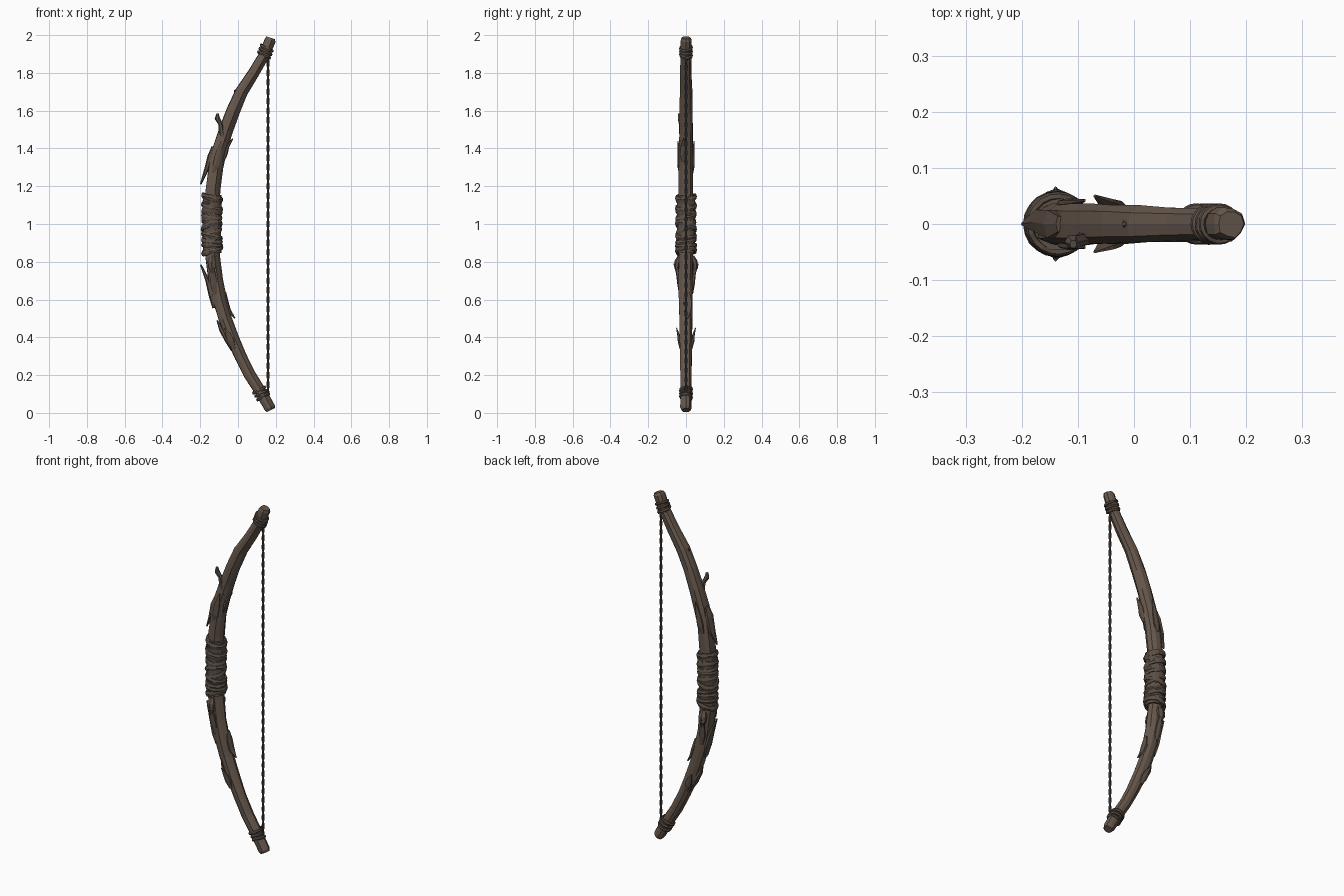
import bpy, bmesh, math, random
from mathutils import Vector

if "Cube" in bpy.data.objects:
    bpy.data.objects.remove(bpy.data.objects["Cube"])

random.seed(4)


def material(name, rgb):
    m = bpy.data.materials.new(name)
    m.diffuse_color = (*rgb, 1)
    m.use_nodes = True
    m.node_tree.nodes["Principled BSDF"].inputs["Base Color"].default_value = m.diffuse_color
    return m


WOOD = material("weathered wood", (0.135, 0.098, 0.074))
BARK = material("bark", (0.112, 0.081, 0.062))
WRAP = material("hide wrapping", (0.108, 0.080, 0.062))
CORD = material("dark cord", (0.075, 0.057, 0.046))


def sweep(name, path, sizes, mat, sides=8, ref=(0, 1, 0), closed=False,
          rough=0.0, ridges=None, smooth=False):
    """Sweep an ellipse along path; sizes = (along ref, across ref) per point."""
    bm = bmesh.new()
    pts, ref, rings = [Vector(p) for p in path], Vector(ref), []
    n = len(pts)
    for i, p in enumerate(pts):
        nxt = pts[(i + 1) % n] if closed else pts[min(i + 1, n - 1)]
        prv = pts[i - 1] if closed else pts[max(i - 1, 0)]
        t = (nxt - prv).normalized()
        a = (ref - t * ref.dot(t)).normalized()
        b = t.cross(a)
        ring = []
        for k in range(sides):
            ang = 2 * math.pi * (k + 0.5) / sides
            s = (ridges[k] if ridges else 1) * (1 + random.uniform(-rough, rough))
            ring.append(bm.verts.new(p + a * math.cos(ang) * sizes[i][0] * s
                                     + b * math.sin(ang) * sizes[i][1] * s))
        rings.append(ring)
    for i in range(n if closed else n - 1):
        r, q = rings[i], rings[(i + 1) % n]
        for k in range(sides):
            j = (k + 1) % sides
            bm.faces.new((r[k], r[j], q[j], q[k]))
    if not closed:
        bm.faces.new(rings[0])
        bm.faces.new(rings[-1])
    bmesh.ops.recalc_face_normals(bm, faces=bm.faces)
    me = bpy.data.meshes.new(name)
    bm.to_mesh(me)
    bm.free()
    me.materials.append(mat)
    if smooth:
        me.shade_smooth()
    ob = bpy.data.objects.new(name, me)
    bpy.context.collection.objects.link(ob)
    return ob


# Bow stave: (x, z, radius) from the bottom tip to the top tip
STAVE = [(0.172, 0.014, 0.024), (0.166, 0.026, 0.030), (0.125, 0.10, 0.030),
         (0.062, 0.20, 0.031), (0.012, 0.30, 0.033), (-0.032, 0.40, 0.035),
         (-0.07, 0.50, 0.036), (-0.10, 0.60, 0.038), (-0.12, 0.70, 0.038),
         (-0.135, 0.82, 0.040), (-0.14, 1.0, 0.040), (-0.135, 1.18, 0.040),
         (-0.12, 1.30, 0.040), (-0.098, 1.40, 0.039), (-0.065, 1.50, 0.037),
         (-0.027, 1.60, 0.036), (0.018, 1.70, 0.034), (0.082, 1.80, 0.031),
         (0.138, 1.895, 0.029), (0.169, 1.974, 0.030), (0.173, 1.986, 0.024)]
RIDGES = [1.0, 1.05, 0.93, 1.06, 0.98, 1.04, 0.92, 1.05, 1.0, 0.94]
sweep("stave", [(x, 0, z) for x, z, r in STAVE], [(r, r) for x, z, r in STAVE],
      WOOD, sides=10, rough=0.05, ridges=RIDGES)


def stave_x(z):
    for (x0, z0, _), (x1, z1, _) in zip(STAVE, STAVE[1:]):
        if z0 <= z <= z1:
            return x0 + (x1 - x0) * (z - z0) / (z1 - z0)


# Hide grip: a core sleeve with uneven tilted bands around it
zs = [0.845 + 0.031 * i for i in range(11)]
sweep("grip_core", [(stave_x(z), 0, z) for z in zs], [(0.048, 0.048)] * 11,
      WRAP, sides=14, rough=0.03)


def band(name, z, radius, half_height, depth, slope_x, slope_y, mat=WRAP):
    path = []
    for k in range(20):
        a = 2 * math.pi * k / 20
        cx, cy = math.cos(a) * radius, math.sin(a) * radius
        path.append((stave_x(z) + cx, cy, z + slope_x * cx + slope_y * cy))
    sizes = [(half_height * random.uniform(0.75, 1.15), depth) for _ in path]
    sweep(name, path, sizes, mat, sides=6, ref=(0, 0, 1), closed=True, rough=0.06)


for i in range(12):
    tilt = random.choice((-1, 1)) * random.uniform(0.05, 0.35)
    band(f"grip_band_{i}", 0.86 + i * 0.0255, random.uniform(0.046, 0.051),
         random.uniform(0.012, 0.018), 0.008, tilt, random.uniform(-0.35, 0.35))

# Cord lashings near both tips, square to the slanted stave
for i in range(3):
    band(f"upper_lashing_{i}", 1.895 + i * 0.018, 0.031, 0.009, 0.006,
         -0.5, 0.12 * (i - 1))
    band(f"lower_lashing_{i}", 0.085 + i * 0.018, 0.031, 0.009, 0.006,
         0.5, 0.12 * (i - 1))

# Twisted two-strand bowstring
for s in range(2):
    path = []
    for k in range(181):
        a = k / 180 * 2 * math.pi * 18 + s * math.pi
        path.append((0.159 + 0.0035 * math.cos(a), 0.0035 * math.sin(a),
                     0.10 + 1.80 * k / 180))
    sweep(f"bowstring_strand_{s}", path, [(0.0048, 0.0048)] * 181, CORD,
          sides=6, smooth=True)


def splinter(name, path, width, thick, ref=(0, 1, 0), mat=BARK):
    """Torn strip of bark: broad at the root, pointed at the free end."""
    prof = [0.55, 1.0, 0.85, 0.12]
    sweep(name, path, [(width * f, thick * max(f, 0.3)) for f in prof], mat,
          sides=6, ref=ref, rough=0.1)


# Bark strips peeling from the outer and inner edges
splinter("upper_outer_bark", [(-0.132, 0, 1.41), (-0.148, 0, 1.36),
         (-0.170, 0.003, 1.28), (-0.198, 0, 1.21)], 0.028, 0.014)
splinter("lower_outer_bark", [(-0.128, 0, 0.555), (-0.140, 0, 0.62),
         (-0.162, -0.003, 0.70), (-0.197, 0, 0.785)], 0.028, 0.014)
splinter("upper_inner_bark", [(-0.078, -0.012, 1.33), (-0.066, -0.014, 1.37),
         (-0.054, -0.012, 1.41), (-0.028, -0.012, 1.452)], 0.022, 0.010)
splinter("lower_inner_bark", [(-0.070, 0.008, 0.64), (-0.062, 0.008, 0.59),
         (-0.046, 0.008, 0.54), (-0.016, 0.008, 0.50)], 0.024, 0.012)
splinter("lower_outer_chip", [(-0.030, 0, 0.33), (-0.058, 0, 0.385),
         (-0.088, 0.004, 0.44), (-0.110, 0.004, 0.49)], 0.026, 0.014)
splinter("top_inner_chip", [(0.012, 0, 1.62), (0.000, 0, 1.65),
         (-0.008, 0, 1.675), (-0.018, 0, 1.71)], 0.022, 0.014)

# Broken twig on the upper limb
sweep("twig", [(-0.075, -0.018, 1.44), (-0.088, -0.024, 1.49),
               (-0.093, -0.028, 1.53), (-0.110, -0.032, 1.56),
               (-0.108, -0.036, 1.585)],
      [(0.018, 0.018), (0.014, 0.015), (0.011, 0.012), (0.012, 0.014),
       (0.007, 0.007)], BARK, sides=6, rough=0.1)

# Flakes on the front and back of the limbs
for side, label in ((-1, "front"), (1, "back")):
    splinter(f"{label}_grip_flake", [(-0.120, side * 0.032, 0.63),
             (-0.128, side * 0.036, 0.68), (-0.136, side * 0.044, 0.74),
             (-0.140, side * 0.064, 0.79)], 0.020, 0.010, ref=(1, 0, 0))
    splinter(f"{label}_knot", [(-0.138, side * 0.036, 0.83),
             (-0.139, side * 0.046, 0.80), (-0.138, side * 0.050, 0.77),
             (-0.135, side * 0.036, 0.73)], 0.024, 0.015, ref=(1, 0, 0))
    splinter(f"{label}_lower_flake", [(-0.022, side * 0.030, 0.34),
             (-0.038, side * 0.036, 0.38), (-0.050, side * 0.040, 0.41),
             (-0.070, side * 0.050, 0.45)], 0.020, 0.008, ref=(1, 0, 0))
    splinter(f"{label}_upper_flake", [(-0.128, side * 0.034, 1.27),
             (-0.118, side * 0.038, 1.31), (-0.105, side * 0.039, 1.37),
             (-0.088, side * 0.042, 1.44)], 0.020, 0.008, ref=(1, 0, 0))
